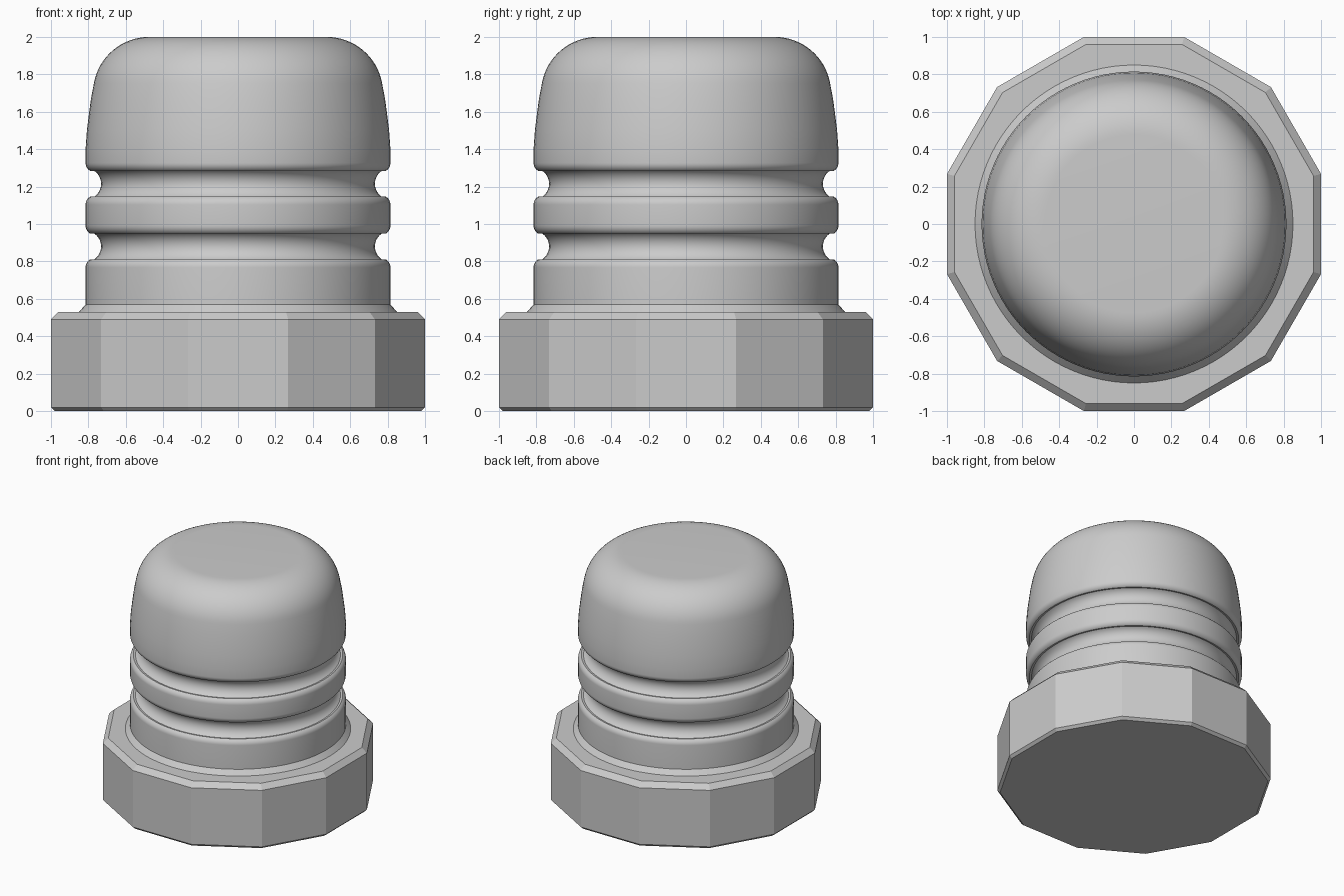
import bpy
from math import sin, cos, pi, radians

cube = bpy.data.objects.get("Cube")
if cube:
    bpy.data.objects.remove(cube, do_unlink=True)

grey = bpy.data.materials.new("plain grey")
grey.use_nodes = True
grey.diffuse_color = (0.6, 0.6, 0.6, 1)
grey.node_tree.nodes["Principled BSDF"].inputs["Base Color"].default_value = (0.6, 0.6, 0.6, 1)


def lathe(name, profile, sides, start=0.0):
    """Spin (radius, height) points around z and cap both ends."""
    verts, faces = [], []
    for r, z in profile:
        for i in range(sides):
            a = start + 2 * pi * i / sides
            verts.append((r * cos(a), r * sin(a), z))
    for k in range(len(profile) - 1):
        for i in range(sides):
            j = (i + 1) % sides
            a, b = k * sides, (k + 1) * sides
            faces.append((a + i, a + j, b + j, b + i))
    faces.append(tuple(reversed(range(sides))))
    faces.append(tuple(range(len(verts) - sides, len(verts))))
    mesh = bpy.data.meshes.new(name)
    mesh.from_pydata(verts, [], faces)
    mesh.materials.append(grey)
    obj = bpy.data.objects.new(name, mesh)
    bpy.context.collection.objects.link(obj)
    return obj


def arc(cr, cz, radius, a0, a1, steps):
    return [(cr + radius * cos(radians(a0 + (a1 - a0) * i / steps)),
             cz + radius * sin(radians(a0 + (a1 - a0) * i / steps))) for i in range(steps + 1)]


def groove(z):
    """Round channel with softened lips, listed from bottom to top."""
    lower = arc(0.765, z - 0.112, 0.05, 0, 60, 6)
    middle = arc(0.815, z, 0.083, 240, 120, 14)
    upper = arc(0.765, z + 0.112, 0.05, -60, 0, 6)
    return lower + middle + upper


# Twelve-sided nut base, flat shaded, with chamfered rims
flat = 1 / cos(pi / 12)
lathe("base_nut", [(0.98 * flat, 0), (flat, 0.02), (flat, 0.49), (0.96 * flat, 0.53)],
      12, pi / 12)

# Sloped collar where the plug meets the base
collar = lathe("collar", [(0.85, 0.52), (0.85, 0.53), (0.815, 0.57)], 96)

# Grooved plug with a tapered, rounded head
side = [(0.815, 1.4), (0.808, 1.5), (0.798, 1.58), (0.786, 1.67)]
plug = lathe("grooved_plug",
             [(0.815, 0.53)] + groove(0.88) + groove(1.215) + side
             + arc(0.475, 1.7, 0.3, 10, 90, 16), 96)

# Smooth the round parts and keep their hard rims
for obj in (collar, plug):
    bpy.ops.object.select_all(action='DESELECT')
    obj.select_set(True)
    bpy.context.view_layer.objects.active = obj
    bpy.ops.object.shade_smooth_by_angle(angle=radians(30))
